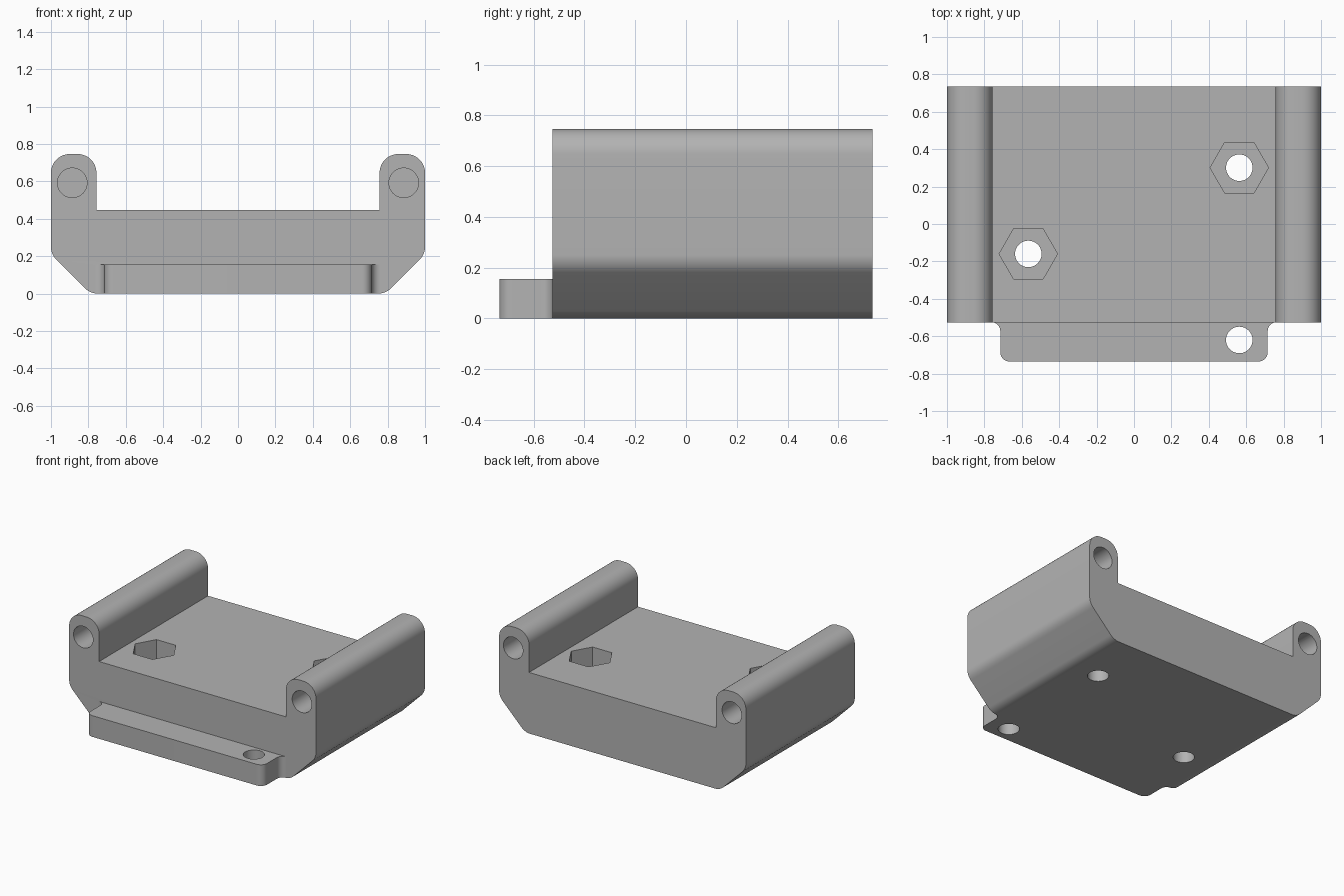
import bpy, bmesh, math
from mathutils import Vector

cube = bpy.data.objects.get("Cube")
if cube:
    bpy.data.objects.remove(cube, do_unlink=True)

FRONT, BACK, LIP_FRONT = -0.526, 0.735, -0.735
LIP_TOP, FLOOR, TOP = 0.155, 0.447, 0.746

grey = bpy.data.materials.new("mid grey")
grey.use_nodes = True
COLOUR = (0.45, 0.45, 0.45, 1)
grey.diffuse_color = COLOUR
grey.node_tree.nodes["Principled BSDF"].inputs["Base Color"].default_value = COLOUR


def rounded(corners, steps=10):
    """Outline from (x, y, radius) corners, with each corner filleted."""
    out = []
    for i, (x, y, r) in enumerate(corners):
        p = Vector((x, y))
        if r == 0:
            out.append(p)
            continue
        a = (Vector(corners[i - 1][:2]) - p).normalized()
        b = (Vector(corners[(i + 1) % len(corners)][:2]) - p).normalized()
        half = a.angle(b) / 2
        centre = p + (a + b).normalized() * (r / math.sin(half))
        start = p + a * (r / math.tan(half)) - centre
        end = p + b * (r / math.tan(half)) - centre
        sweep = start.angle_signed(end)
        for k in range(steps + 1):
            t = -sweep * k / steps
            c, s = math.cos(t), math.sin(t)
            out.append(centre + Vector((start.x * c - start.y * s,
                                        start.x * s + start.y * c)))
    return out


def polygon(cx, cy, radius, sides):
    return [Vector((cx + radius * math.cos(math.tau * k / sides),
                    cy + radius * math.sin(math.tau * k / sides)))
            for k in range(sides)]


def prism(name, outline, low, high, axis="Z"):
    """Extrude an outline along Z, or an XZ outline along Y."""
    def place(p, d):
        return (p.x, d, p.y) if axis == "Y" else (p.x, p.y, d)
    bm = bmesh.new()
    face = bm.faces.new([bm.verts.new(place(p, low)) for p in outline])
    shift = Vector(place(Vector((0, 0)), high - low))
    ext = bmesh.ops.extrude_face_region(bm, geom=[face], use_keep_orig=True)
    moved = [g for g in ext["geom"] if isinstance(g, bmesh.types.BMVert)]
    bmesh.ops.translate(bm, verts=moved, vec=shift)
    bmesh.ops.recalc_face_normals(bm, faces=bm.faces)
    mesh = bpy.data.meshes.new(name)
    bm.to_mesh(mesh)
    bm.free()
    mesh.materials.append(grey)
    obj = bpy.data.objects.new(name, mesh)
    bpy.context.collection.objects.link(obj)
    return obj


def combine(target, other, operation):
    other.hide_render = True
    mod = target.modifiers.new(operation.lower(), "BOOLEAN")
    mod.operation, mod.solver, mod.object = operation, "EXACT", other
    bpy.ops.object.select_all(action="DESELECT")
    bpy.context.view_layer.objects.active = target
    target.select_set(True)
    bpy.ops.object.modifier_apply(modifier=mod.name)
    bpy.data.objects.remove(other, do_unlink=True)


# Cradle body: half profile mirrored into a channel with two raised rails
half = [(0.79, 0, 0.1), (1, 0.21, 0.1), (1, TOP, 0.1),
        (0.757, TOP, 0.1), (0.757, FLOOR, 0)]
profile = half + [(-x, z, r) for x, z, r in reversed(half)]
body = prism("cradle_body", rounded(profile), FRONT, BACK, "Y")

# Front lip with rounded corners and fillets where it meets the body
side = [(0.715, LIP_FRONT, 0.05), (0.715, FRONT, 0.045),
        (0.765, FRONT, 0), (0.7, FRONT + 0.05, 0)]
lip = prism("front_lip", rounded(side + [(-x, y, r) for x, y, r in reversed(side)]),
            0, LIP_TOP)
combine(body, lip, "UNION")

# Vertical screw holes
for x, y in ((0.563, 0.301), (-0.565, -0.16), (0.563, -0.62)):
    combine(body, prism("screw_hole", polygon(x, y, 0.071, 40), -0.1, 1), "DIFFERENCE")

# Hexagonal nut pockets in the floor
for x, y in ((0.563, 0.301), (-0.565, -0.16)):
    combine(body, prism("nut_pocket", polygon(x, y, 0.156, 6), LIP_TOP, 1), "DIFFERENCE")

# Blind holes in both ends of each rail
for x in (-0.886, 0.886):
    for a, b in ((FRONT - 0.1, FRONT + 0.49), (BACK - 0.49, BACK + 0.1)):
        combine(body, prism("rail_hole", polygon(x, 0.592, 0.079, 40), a, b, "Y"),
                "DIFFERENCE")

bpy.ops.object.shade_smooth_by_angle(angle=math.radians(30))
